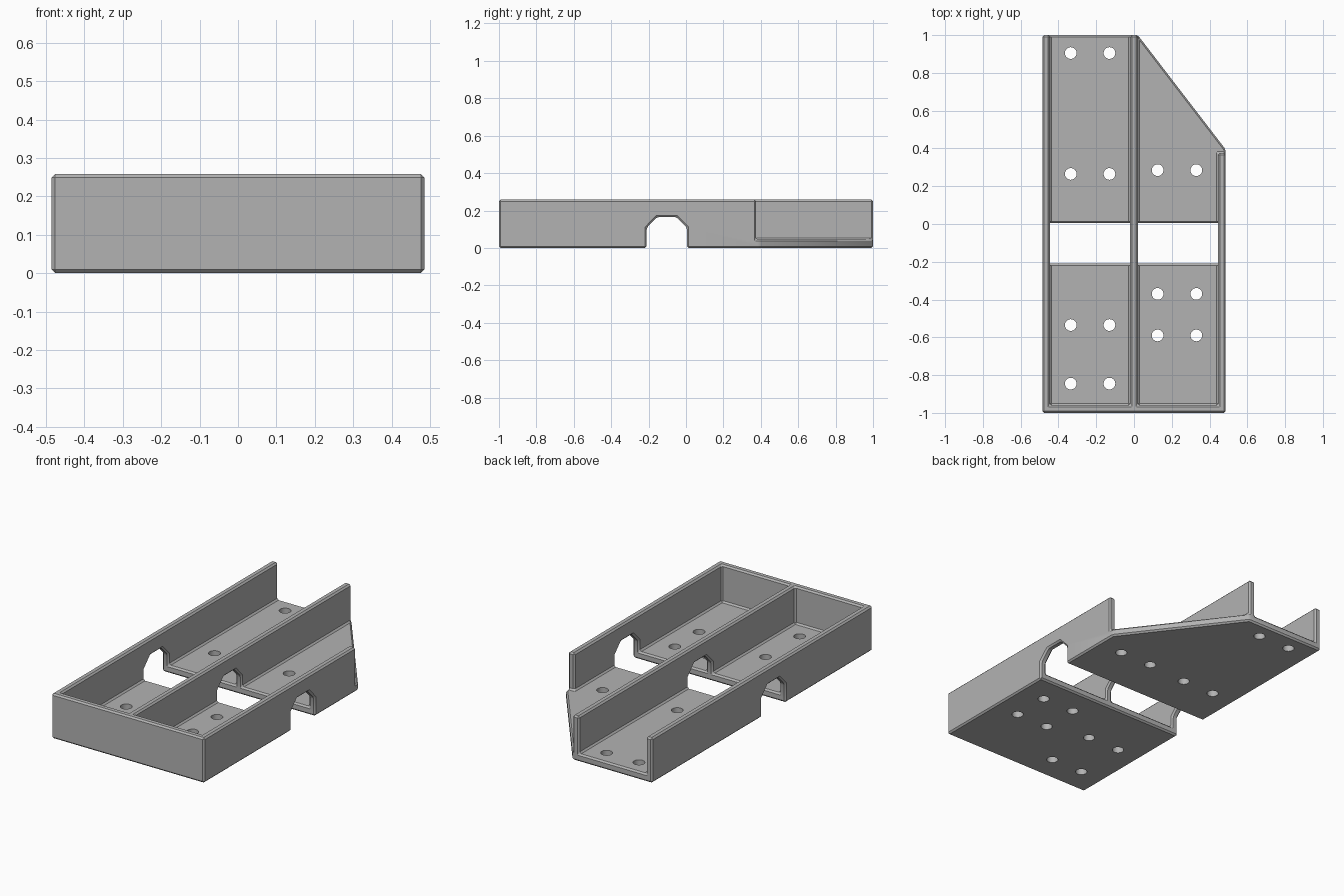
import bpy
import bmesh
from mathutils import Vector

cube = bpy.data.objects.get("Cube")
if cube:
    bpy.data.objects.remove(cube, do_unlink=True)

HEIGHT, FLOOR, BEVEL = 0.258, 0.045, 0.009
HALF_WIDTH, WALL, MID = 0.485, 0.04, 0.02
INNER = HALF_WIDTH - WALL

gray = bpy.data.materials.new("plain gray")
gray.use_nodes = True
gray.diffuse_color = (0.45, 0.45, 0.45, 1)
gray.node_tree.nodes["Principled BSDF"].inputs["Base Color"].default_value = gray.diffuse_color


def add_object(name, bm):
    bmesh.ops.recalc_face_normals(bm, faces=bm.faces)
    mesh = bpy.data.meshes.new(name)
    bm.to_mesh(mesh)
    bm.free()
    mesh.materials.append(gray)
    obj = bpy.data.objects.new(name, mesh)
    bpy.context.collection.objects.link(obj)
    return obj


def prism(name, points, direction):
    """Extrude a closed outline along a direction."""
    bm = bmesh.new()
    face = bm.faces.new([bm.verts.new(p) for p in points])
    new = bmesh.ops.extrude_face_region(bm, geom=[face])["geom"]
    verts = [v for v in new if isinstance(v, bmesh.types.BMVert)]
    bmesh.ops.translate(bm, vec=Vector(direction), verts=verts)
    return add_object(name, bm)


def cut(target, cutter):
    cutter.hide_render = True
    mod = target.modifiers.new(cutter.name, 'BOOLEAN')
    mod.operation = 'DIFFERENCE'
    mod.solver = 'EXACT'
    mod.object = cutter
    return cutter


# Solid block with one slanted rear corner
outline = [(-HALF_WIDTH, -1), (HALF_WIDTH, -1), (HALF_WIDTH, 0.395),
           (MID, 1), (-HALF_WIDTH, 1)]
tray = prism("divided_tray", [(x, y, 0) for x, y in outline], (0, 0, HEIGHT))

# Two open-ended bays leave the outer walls and the centre divider
front = -1 + WALL
wide_bay = [(-INNER, front), (-MID, front), (-MID, 1.1), (-INNER, 1.1)]
slant_bay = [(MID, front), (INNER, front), (INNER, 0.375),
             (0.6, 0.375), (0.6, 1.1), (MID, 1.1)]
cutters = [cut(tray, prism(name, [(x, y, FLOOR) for x, y in bay], (0, 0, 1)))
           for name, bay in (("wide_bay_cutter", wide_bay), ("slant_bay_cutter", slant_bay))]

# Cross channel with chamfered upper corners
channel = [(-0.21, -0.1), (-0.21, 0.108), (-0.155, 0.165),
           (-0.05, 0.165), (0.005, 0.108), (0.005, -0.1)]
cutters.append(cut(tray, prism("channel_cutter", [(-1, y, z) for y, z in channel], (2, 0, 0))))

# Small chamfer on every edge
bevel = tray.modifiers.new("edge_chamfer", 'BEVEL')
bevel.width = BEVEL
bevel.segments = 1
bevel.limit_method = 'ANGLE'
bevel.use_clamp_overlap = False

# Screw holes through the floor, in pairs
hole_rows = [((-0.335, -0.13), (0.905, 0.265, -0.535, -0.845)),
             ((0.125, 0.33), (0.285, -0.37, -0.59))]
bm = bmesh.new()
for columns, rows in hole_rows:
    for x in columns:
        for y in rows:
            made = bmesh.ops.create_cone(bm, cap_ends=True, segments=32,
                                         radius1=0.031, radius2=0.031, depth=0.2)
            bmesh.ops.translate(bm, vec=(x, y, 0), verts=made["verts"])
cutters.append(cut(tray, add_object("hole_cutter", bm)))

# Bake the cuts and remove the cutters
graph = bpy.context.evaluated_depsgraph_get()
baked = bpy.data.meshes.new_from_object(tray.evaluated_get(graph))
tray.modifiers.clear()
tray.data = baked
for cutter in cutters:
    bpy.data.objects.remove(cutter, do_unlink=True)

bpy.context.view_layer.objects.active = tray
tray.select_set(True)
bpy.ops.object.shade_smooth_by_angle(angle=0.5)
